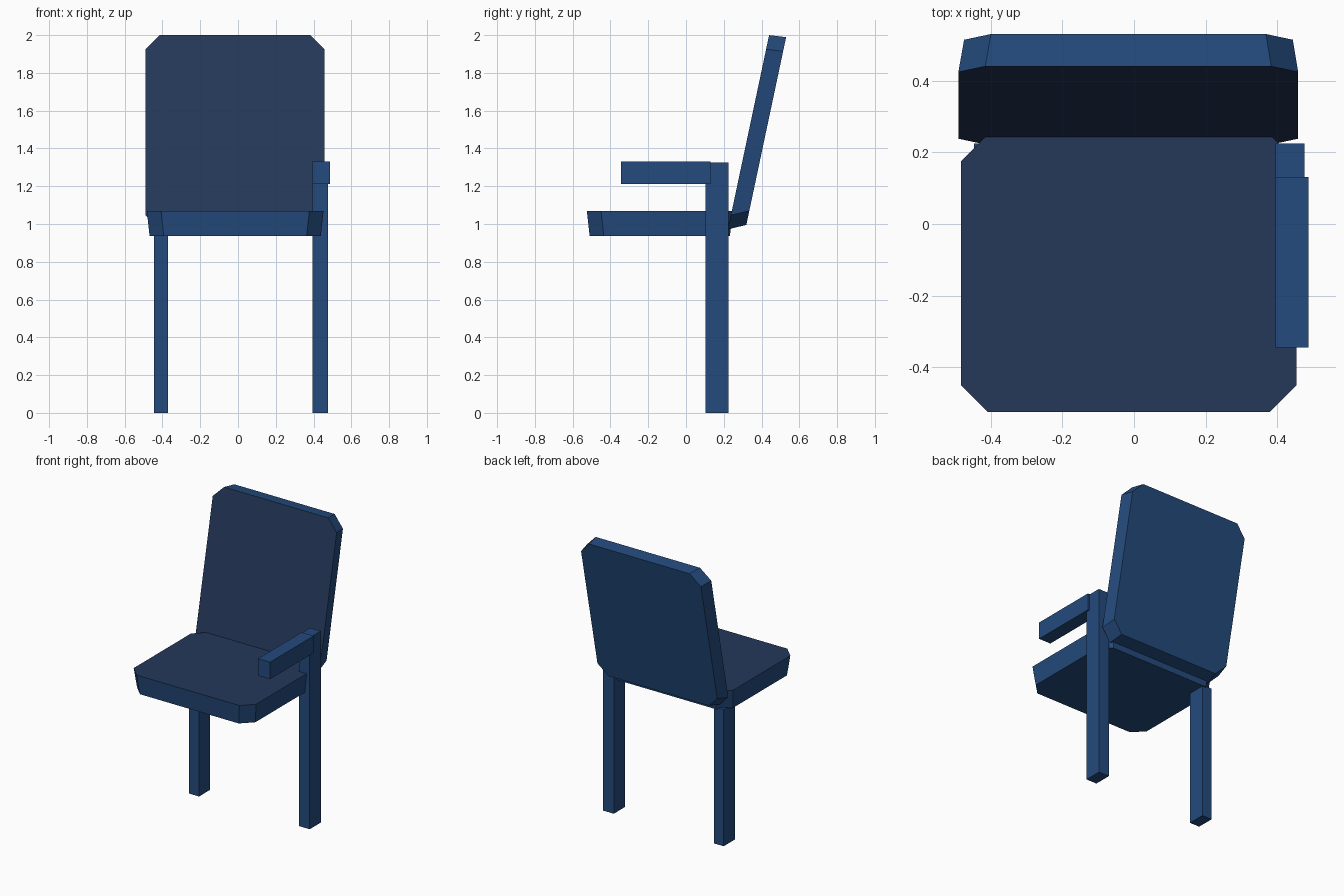
import bpy
import bmesh

cube = bpy.data.objects.get("Cube")
if cube:
    bpy.data.objects.remove(cube, do_unlink=True)


def material(name, rgb):
    m = bpy.data.materials.new(name)
    m.use_nodes = True
    m.diffuse_color = (*rgb, 1)
    m.node_tree.nodes["Principled BSDF"].inputs["Base Color"].default_value = (*rgb, 1)
    return m


frame_blue = material("frame blue", (0.0176, 0.070, 0.205))
cushion_navy = material("cushion navy", (0.0180, 0.040, 0.102))


def finish(name, bm, mats):
    bmesh.ops.recalc_face_normals(bm, faces=bm.faces)
    mesh = bpy.data.meshes.new(name)
    bm.to_mesh(mesh)
    bm.free()
    for m in mats:
        mesh.materials.append(m)
    obj = bpy.data.objects.new(name, mesh)
    bpy.context.collection.objects.link(obj)
    return obj


def box(name, low, high):
    bm = bmesh.new()
    bmesh.ops.create_cube(bm, size=1)
    for v in bm.verts:
        v.co = [a + (c + 0.5) * (b - a) for a, b, c in zip(low, high, v.co)]
    finish(name, bm, [frame_blue])


def clipped_rect(x0, x1, t0, t1, cut=0.075):
    """Rectangle outline with its four corners cut off."""
    return [(x0 + cut, t0), (x1 - cut, t0), (x1, t0 + cut), (x1, t1 - cut),
            (x1 - cut, t1), (x0 + cut, t1), (x0, t1 - cut), (x0, t0 + cut)]


def cushion(name, face_points, rear_points):
    """Tapered slab: the padded face is navy, its rim and rear are blue."""
    bm = bmesh.new()
    face = [bm.verts.new(p) for p in face_points]
    rear = [bm.verts.new(p) for p in rear_points]
    bm.faces.new(face).material_index = 1
    bm.faces.new(rear[::-1])
    for i in range(len(face)):
        j = (i + 1) % len(face)
        bm.faces.new((face[i], rear[i], rear[j], face[j]))
    finish(name, bm, [frame_blue, cushion_navy])


# Seat, wider at the top
cushion("seat",
        [(x, y, 1.07) for x, y in clipped_rect(-0.483, 0.453, -0.525, 0.25)],
        [(x, y, 0.936) for x, y in clipped_rect(-0.468, 0.438, -0.51, 0.232)])

# Backrest, leaning to the rear
lean = 0.212
cushion("backrest",
        [(x, 0.44 + (z - 2) * lean, z)
         for x, z in clipped_rect(-0.49, 0.458, 0.972, 2.0)],
        [(x, 0.53 + (z - 1.989) * lean, z)
         for x, z in clipped_rect(-0.474, 0.443, 0.995, 1.989)])

# Legs: the left one runs up to carry the armrest
box("right_leg", (-0.446, 0.104, 0), (-0.371, 0.225, 0.945))
box("left_leg_post", (0.395, 0.104, 0), (0.476, 0.225, 1.325))
box("armrest", (0.395, -0.345, 1.212), (0.487, 0.131, 1.33))
